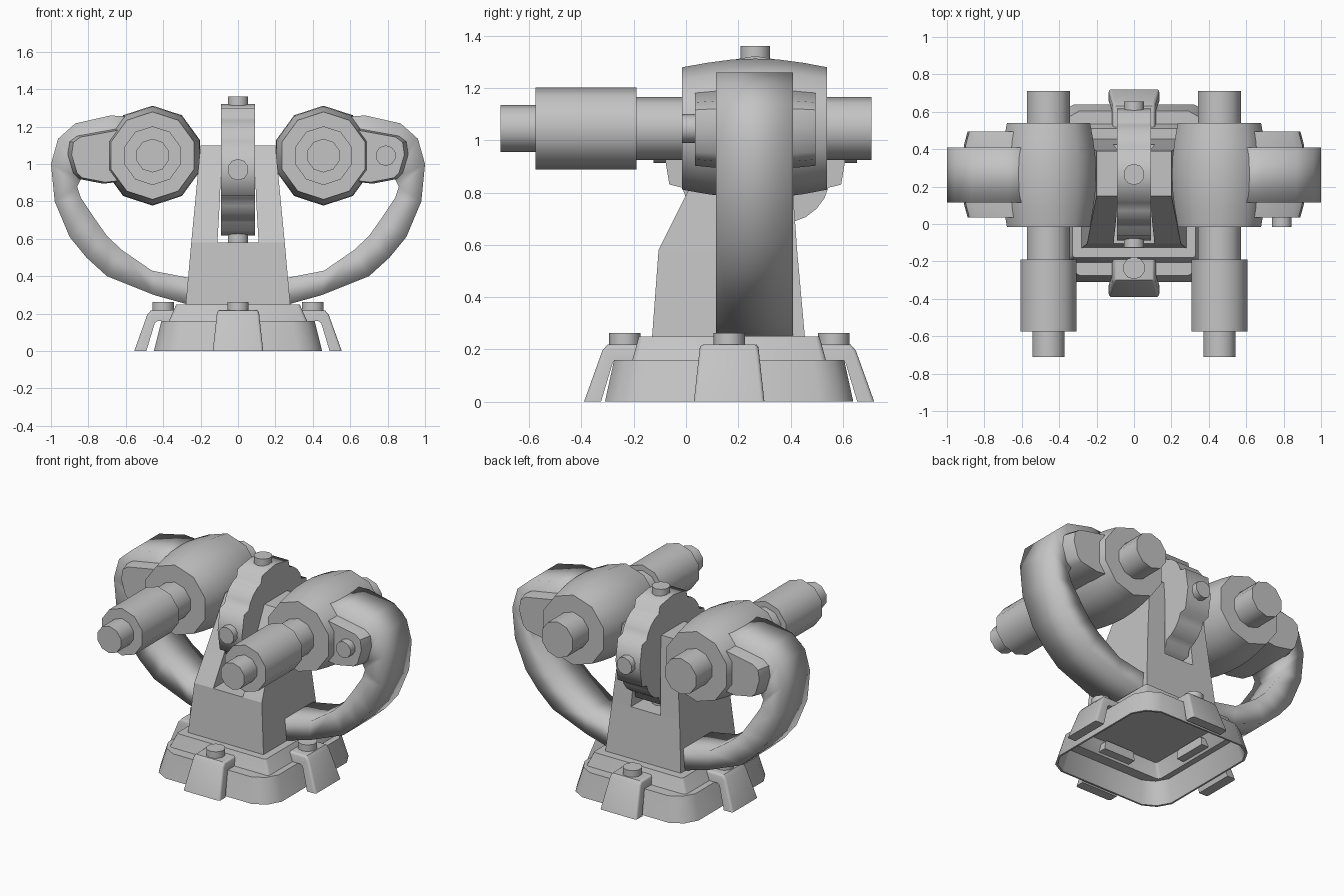
import bpy, bmesh, math
from mathutils import Vector

if "Cube" in bpy.data.objects:
    bpy.data.objects.remove(bpy.data.objects["Cube"])

grey = bpy.data.materials.new("plain_grey")
grey.diffuse_color = (0.55, 0.55, 0.55, 1)
grey.use_nodes = True
grey.node_tree.nodes["Principled BSDF"].inputs["Base Color"].default_value = grey.diffuse_color
CY = 0.165            # y centre of the pedestal
HY, HZ = 0.265, 0.97  # centre of the pivot disc


def finish(name, bm):
    bmesh.ops.recalc_face_normals(bm, faces=bm.faces)
    me = bpy.data.meshes.new(name)
    bm.to_mesh(me)
    bm.free()
    me.materials.append(grey)
    ob = bpy.data.objects.new(name, me)
    bpy.context.collection.objects.link(ob)
    return ob


def loft(name, loops, bevel=0):
    """Skin a list of equal-length point loops and cap both ends."""
    bm = bmesh.new()
    rings = [[bm.verts.new(p) for p in lp] for lp in loops]
    n = len(rings[0])
    for a, b in zip(rings, rings[1:]):
        for i in range(n):
            j = (i + 1) % n
            bm.faces.new((a[i], a[j], b[j], b[i]))
    caps = [bm.faces.new(rings[0]), bm.faces.new(rings[-1])]
    if bevel:  # round the outer rim of both caps
        edges = [e for f in caps for e in f.edges if min(v.co.z for v in e.verts) > 0.17
                 or max(v.co.z for v in e.verts) - min(v.co.z for v in e.verts) > 0.17]
        bmesh.ops.bevel(bm, geom=edges, offset=bevel, segments=3, profile=0.5,
                        affect='EDGES')
    return finish(name, bm)


def rod(name, origin, axis, profile, n=10):
    """Turned part: profile is (distance along axis, radius)."""
    axis = Vector(axis).normalized()
    u = Vector((0, 0, 1)) if abs(axis.z) < 0.5 else Vector((0, 1, 0))
    v = axis.cross(u)
    o = Vector(origin)
    ang = [2 * math.pi * i / n for i in range(n)]
    return loft(name, [[o + axis * d + (u * math.cos(a) + v * math.sin(a)) * r
                        for a in ang] for d, r in profile])


def plan(hx, hy, c, z):
    """Rectangle with softened chamfer corners of size c."""
    k = c * 0.36
    q = [(hx, hy - c), (hx - k, hy - k), (hx - c, hy)]
    pts = q + [(-x, y) for x, y in q[::-1]]
    pts += [(-x, -y) for x, y in pts]
    return [(x, y + CY, z) for x, y in pts]


# pedestal: stepped top, sloped skirt, thin shell open underneath
loft("pedestal_base", [
    plan(0.33, 0.345, 0.015, 0.25), plan(0.37, 0.37, 0.02, 0.16),
    plan(0.41, 0.44, 0.12, 0.16), plan(0.45, 0.475, 0.13, 0.0),
    plan(0.438, 0.463, 0.127, 0.0), plan(0.40, 0.43, 0.117, 0.145),
    plan(0.36, 0.36, 0.02, 0.145), plan(0.32, 0.335, 0.015, 0.235)])

# four bent feet with rounded sides, each with a bolt
FOOT = [(0.555, 0), (0.485, 0.195), (0.465, 0.218), (0.3, 0.22),
        (0.3, 0.16), (0.43, 0.16), (0.445, 0.15), (0.49, 0)]
for i, side in enumerate(("right", "back", "left", "front")):
    a = math.pi / 2 * i
    d, t = Vector((math.cos(a), math.sin(a), 0)), Vector((-math.sin(a), math.cos(a), 0))
    c = Vector((0, CY, 0))
    loft("foot_" + side, [[c + d * r + t * s * (0.135 - 0.11 * z) + Vector((0, 0, z))
                           for r, z in FOOT] for s in (-1, 1)], bevel=0.014)
    rod("foot_bolt_" + side, c + d * 0.4, (0, 0, 1), [(0.21, 0.06), (0.262, 0.06)])

# tower: solid lower block and two cheeks around the slot
loft("tower_block", [[(-x, a, z), (x, a, z), (x, b, z), (-x, b, z)] for x, a, b, z in
                     ((0.28, -0.13, 0.455, 0.245), (0.25, -0.105, 0.425, 0.58))])
for s, side in ((1, "right"), (-1, "left")):
    loft("tower_cheek_" + side, [
        [(s * xi, a, z), (s * xo, a, z), (s * xo, b, z), (s * xi, b, z)]
        for xi, xo, a, b, z in ((0.11, 0.25, -0.105, 0.425, 0.58),
                                (0.098, 0.23, 0.0, 0.41, 0.79),
                                (0.085, 0.2, 0.15, 0.39, 1.1))])

# pivot disc: broad pads under the four bolts, shallow grooves, lower pads between
rim = []
for k in range(4):
    for deg, r in ((-28.5, 0.318), (-23, 0.357), (0, 0.352), (23, 0.357), (28.5, 0.318),
                   (36, 0.327), (45, 0.33), (54, 0.327)):
        a = math.radians(k * 90 + deg)
        rim.append((HY + r * math.cos(a), HZ + r * math.sin(a)))
disc = loft("pivot_disc", [[(x, y, z) for y, z in rim] for x in (-0.09, 0.09)])
for k in range(4):
    a = math.pi / 2 * k
    rod("pivot_bolt_%d" % (k + 1), (0, HY, HZ), (0, math.cos(a), math.sin(a)),
        [(0.31, 0.057), (0.39, 0.057)])

# arm outline as (outer x, z, inner x, z)
ARM = [(0.55, 1.25, 0.55, 0.95), (0.68, 1.26, 0.70, 0.95), (0.87, 1.217, 0.80, 0.94),
       (0.962, 1.135, 0.84, 0.92), (1.0, 1.0, 0.86, 0.88), (0.98, 0.80, 0.84, 0.82),
       (0.90, 0.61, 0.76, 0.70), (0.81, 0.50, 0.70, 0.615), (0.70, 0.40, 0.62, 0.54),
       (0.45, 0.30, 0.46, 0.43), (0.27, 0.25, 0.28, 0.395), (0.2, 0.25, 0.2, 0.39)]
BRACKET = [(0.5, 1.2), (0.64, 1.19), (0.86, 1.15), (0.90, 1.12), (0.91, 1.05),
           (0.88, 0.95), (0.85, 0.92), (0.72, 0.895), (0.5, 0.92)]
arms = []
for s, side in ((1, "right"), (-1, "left")):
    # gun: muzzle, sleeve, barrel, bulged housing, rear stub
    o = (s * 0.457, 0, 1.045)
    rod("muzzle_" + side, o, (0, 1, 0), [(-0.71, 0.09), (-0.56, 0.09)])
    rod("sleeve_" + side, o, (0, 1, 0), [(-0.575, 0.157), (-0.19, 0.157)])
    rod("barrel_" + side, o, (0, 1, 0), [(-0.2, 0.12), (0.0, 0.12)])
    rod("housing_" + side, o, (0, 1, 0),
        [(-0.015, 0.234), (0.08, 0.251), (0.17, 0.263), (0.265, 0.267),
         (0.36, 0.263), (0.45, 0.251), (0.54, 0.234)])
    rod("rear_stub_" + side, o, (0, 1, 0), [(0.53, 0.12), (0.71, 0.12)])
    # bracket gripping the housing, slightly tapered at its faces
    loft("bracket_" + side, [
        [(s * (0.5 + (x - 0.5) * k), y, 1.045 + (z - 1.045) * k) for x, z in BRACKET]
        for y, k in ((0.035, 0.95), (0.11, 1), (0.42, 1), (0.495, 0.95))])
    # curved arm: broad box section shaded soft
    arms.append(loft("arm_" + side, [
        [(s * ox, 0.115, oz), (s * ox, 0.41, oz), (s * ix, 0.41, iz), (s * ix, 0.115, iz)]
        for ox, oz, ix, iz in ARM]))

# single knob on the right bracket
rod("bracket_knob", (0.79, 0, 1.045), (0, 1, 0), [(-0.015, 0.055), (0.06, 0.055)])

# smooth shading that keeps hard edges, softer on the disc, fully smooth on the arms
for ob in arms:
    ob.data.polygons.foreach_set("use_smooth", [True] * len(ob.data.polygons))
groups = ([ob for ob in bpy.data.objects if ob not in arms and ob != disc], 40), ([disc], 75)
for obs, deg in groups:
    bpy.ops.object.select_all(action='DESELECT')
    for ob in obs:
        ob.select_set(True)
    bpy.context.view_layer.objects.active = obs[0]
    bpy.ops.object.shade_smooth_by_angle(angle=math.radians(deg))
